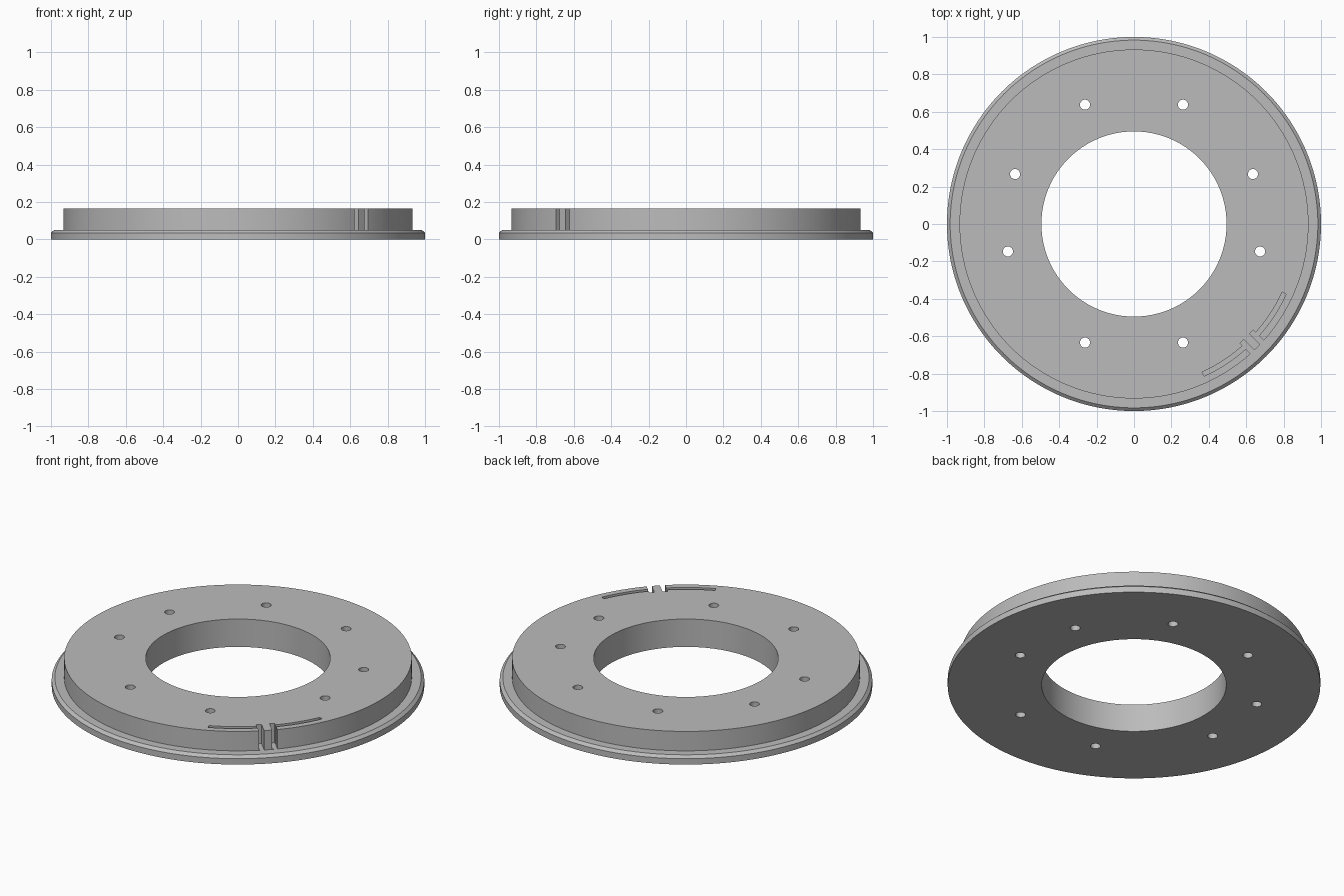
import bpy, bmesh
from math import sin, cos, pi, radians
from mathutils import Vector, Matrix

cube = bpy.data.objects.get("Cube")
if cube:
    bpy.data.objects.remove(cube, do_unlink=True)

SEGMENTS = 192
TOP, FLANGE_TOP = 0.165, 0.051

grey = bpy.data.materials.new("plain grey")
grey.use_nodes = True
grey.diffuse_color = (0.5, 0.5, 0.5, 1)
grey.node_tree.nodes["Principled BSDF"].inputs["Base Color"].default_value = (0.5, 0.5, 0.5, 1)


def finish(name, bm):
    """Turn a bmesh into a linked object."""
    bmesh.ops.recalc_face_normals(bm, faces=bm.faces)
    mesh = bpy.data.meshes.new(name)
    bm.to_mesh(mesh)
    bm.free()
    mesh.materials.append(grey)
    obj = bpy.data.objects.new(name, mesh)
    bpy.context.collection.objects.link(obj)
    return obj


def prism(name, outline, bottom, top):
    """Extrude a flat outline upward."""
    bm = bmesh.new()
    face = bm.faces.new([bm.verts.new((x, y, bottom)) for x, y in outline])
    new = bmesh.ops.extrude_face_region(bm, geom=[face])["geom"]
    bmesh.ops.translate(bm, vec=(0, 0, top - bottom),
                        verts=[v for v in new if isinstance(v, bmesh.types.BMVert)])
    return finish(name, bm)


def arc(radius, start, end, steps):
    return [(radius * cos(radians(start + (end - start) * i / steps)),
             radius * sin(radians(start + (end - start) * i / steps)))
            for i in range(steps + 1)]


# Flanged ring: lathe the cross-section around z
profile = [(0.495, 0), (1, 0), (1, 0.035), (0.983, 0.05),
           (0.933, 0.05), (0.933, TOP), (0.495, TOP)]
bm = bmesh.new()
rings = [[bm.verts.new((r * cos(2 * pi * i / SEGMENTS), r * sin(2 * pi * i / SEGMENTS), z))
          for r, z in profile] for i in range(SEGMENTS)]
for i in range(SEGMENTS):
    a, b = rings[i], rings[(i + 1) % SEGMENTS]
    for j in range(len(profile)):
        k = (j + 1) % len(profile)
        bm.faces.new((a[j], b[j], b[k], a[k]))
ring = finish("flanged_ring", bm)

cutters = []

# Mirrored pairs of through holes
for side in (1, -1):
    for x, y in ((0.262, 0.638), (0.636, 0.267), (0.674, -0.147), (0.262, -0.634)):
        outline = [(side * x + px, y + py) for px, py in arc(0.027, 0, 345, 23)]
        cutters.append(prism("hole_cutter", outline, -0.1, 0.3))

# Curved slots and radial notches either side of the latch tongue
diagonal = Matrix.Rotation(radians(-45), 2)
for side in (1, -1):
    near, far = -45 + side * 2.2, -45 + side * 20.3
    slot = arc(0.872, near, far, 16) + arc(0.896, far, near, 16)
    cutters.append(prism("slot_cutter", slot, FLANGE_TOP, 0.3))
    corners = [(0.852, 0.022), (0.96, 0.022), (0.96, 0.05), (0.852, 0.05)]
    notch = [diagonal @ Vector((r, side * t)) for r, t in corners]
    cutters.append(prism("notch_cutter", notch, FLANGE_TOP, 0.3))

# Cut the ring and bake the result
for cutter in cutters:
    cut = ring.modifiers.new("cut", "BOOLEAN")
    cut.operation = "DIFFERENCE"
    cut.solver = "EXACT"
    cut.object = cutter
depsgraph = bpy.context.evaluated_depsgraph_get()
baked = bpy.data.meshes.new_from_object(ring.evaluated_get(depsgraph))
ring.modifiers.clear()
ring.data = baked
baked.materials.clear()
baked.materials.append(grey)
for cutter in cutters:
    bpy.data.objects.remove(cutter, do_unlink=True)

# Smooth walls with crisp edges
bpy.ops.object.select_all(action="DESELECT")
ring.select_set(True)
bpy.context.view_layer.objects.active = ring
bpy.ops.object.shade_smooth_by_angle(angle=radians(25))
